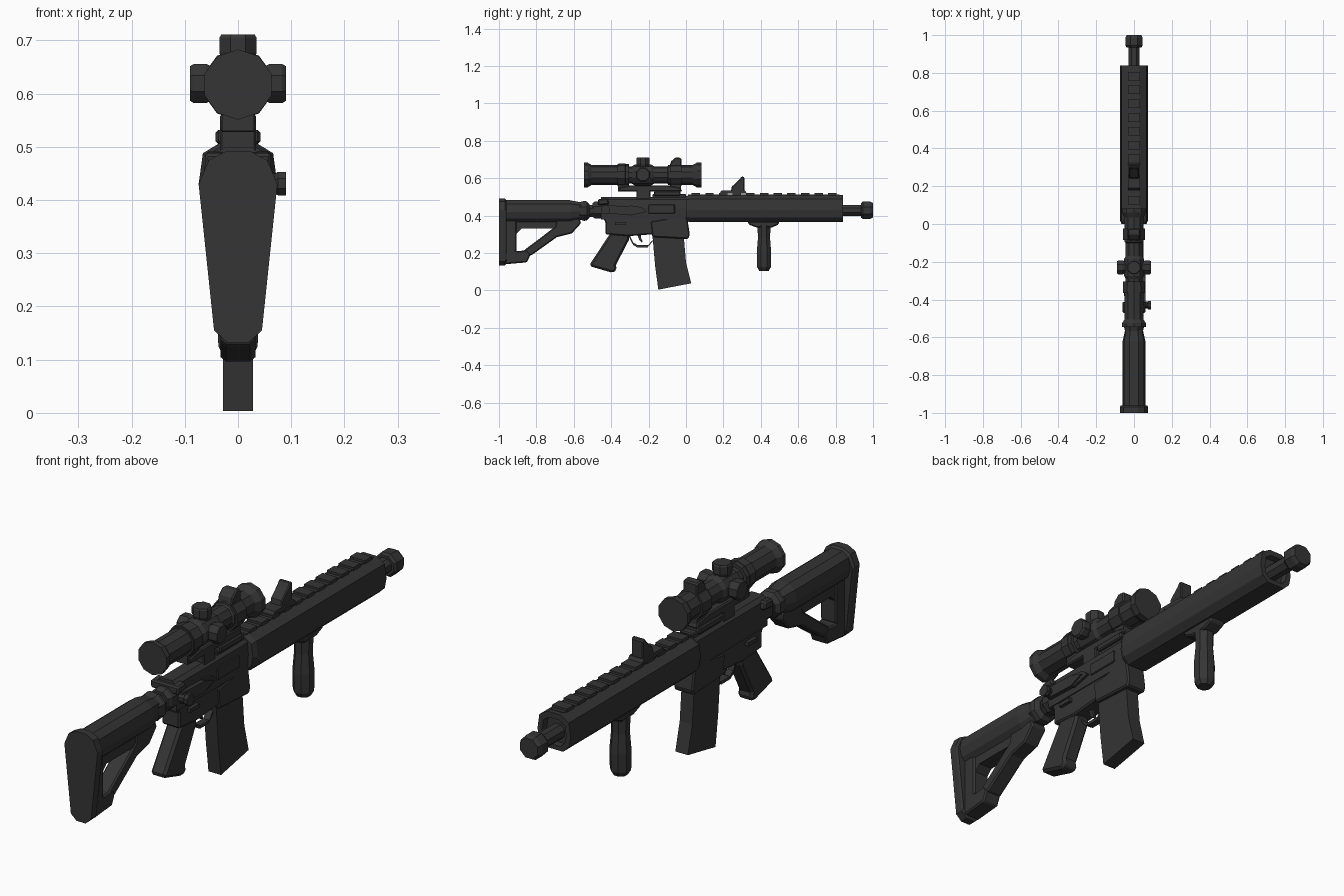
import bpy, bmesh, math
from mathutils import Vector

mat = bpy.data.materials.new("charcoal")
mat.diffuse_color = (0.035, 0.035, 0.035, 1)


def finish(name, bm, bevel=0.0):
    bmesh.ops.recalc_face_normals(bm, faces=bm.faces)
    me = bpy.data.meshes.new(name)
    bm.to_mesh(me)
    bm.free()
    me.materials.append(mat)
    ob = bpy.data.objects.new(name, me)
    bpy.context.collection.objects.link(ob)
    if bevel:
        m = ob.modifiers.new("chamfer", 'BEVEL')
        m.width, m.segments, m.limit_method = bevel, 1, 'ANGLE'
        m.angle_limit = math.radians(40)
    return ob


def loft(name, sections, bevel=0.0):
    """Skin equal-length rings of 3D points and cap both ends."""
    bm = bmesh.new()
    rings = [[bm.verts.new(p) for p in s] for s in sections]
    n = len(rings[0])
    for a, b in zip(rings, rings[1:]):
        for i in range(n):
            j = (i + 1) % n
            bm.faces.new((a[i], a[j], b[j], b[i]))
    bm.faces.new(rings[0])
    bm.faces.new(rings[-1])
    return finish(name, bm, bevel)


def plate(name, prof, w, bevel=0.0, x=0.0):
    """Side outline (y, z) extruded to half width w."""
    return loft(name, [[(x + s * w, y, z) for y, z in prof] for s in (-1, 1)], bevel)


def box(name, x, y, z, bevel=0.0):
    pts = [(y[0], z[0]), (y[1], z[0]), (y[1], z[1]), (y[0], z[1])]
    return plate(name, pts, (x[1] - x[0]) / 2, bevel, (x[0] + x[1]) / 2)


def lathe(name, steps, base, axis='Y', n=10):
    """Faceted round part; steps are (distance along axis, radius)."""
    base, secs = Vector(base), []
    for d, r in steps:
        ring = []
        for i in range(n):
            a = 2 * math.pi * (i + 0.5) / n
            u, v = r * math.cos(a), r * math.sin(a)
            ring.append(base + Vector({'X': (d, u, v), 'Y': (u, d, v), 'Z': (u, v, d)}[axis]))
        secs.append(ring)
    return loft(name, secs)


def mirrored(half, y):
    """Right half of a cross-section (x, z), mirrored, placed at y."""
    return [(x, y, z) for x, z in half] + [(-x, y, z) for x, z in reversed(half)]


def scaled(half, s, cz):
    return [(x * s, cz + (z - cz) * s) for x, z in half]


# Handguard, barrel and muzzle
hg = [(.03, .51), (.066, .488), (.074, .43), (.066, .39), (.04, .365)]
loft("handguard", [mirrored(scaled(hg, .9, .44), .0), mirrored(hg, .02),
                   mirrored(hg, .84), mirrored(scaled(hg, .72, .43), .84),
                   mirrored(scaled(hg, .68, .43), .815)])
lathe("barrel", [(.78, .032), (.95, .032)], (0, 0, .428), n=8)
lathe("muzzle_device", [(.935, .042), (.945, .05), (.985, .05), (1, .042)], (0, 0, .428), n=8)

# Top rail with raised teeth
box("handguard_rail", (-.03, .03), (.01, .82), (.5, .513))
for i in range(11):
    y = .03 + i * .073
    box("rail_tooth", (-.033, .033), (y, y + .045), (.508, .522))

# Receiver
upper = [(.026, .5), (.042, .485), (.046, .44), (.044, .38)]
loft("upper_receiver", [mirrored(upper, -.455), mirrored(upper, .005)])
box("receiver_rail", (-.03, .03), (-.18, .0), (.49, .515), .004)
plate("lower_receiver", [(-.46, .43), (-.43, .36), (-.43, .3), (-.31, .29), (-.18, .3),
                         (-.165, .285), (.005, .285), (.015, .32), (.005, .42)], .04, .006)
plate("magazine_well", [(-.19, .37), (-.18, .285), (.012, .275), (.02, .3), (.005, .4)], .044, .006)
plate("magazine", [(-.18, .3), (-.165, .13), (-.148, .004), (.028, .038), (.0, .15),
                   (-.013, .3)], .028)
box("ejection_cover", (.04, .05), (-.2, -.06), (.41, .46), .003)
plate("brass_deflector", [(-.3, .4), (-.3, .455), (-.24, .445), (-.21, .42)], .008, 0, .048)
plate("charging_handle", [(-.47, .455), (-.47, .488), (-.42, .492), (-.41, .46)], .062, .006)
lathe("forward_assist", [(.03, .02), (.07, .02), (.075, .024), (.09, .024)], (0, -.43, .431), 'X', 8)
plate("assist_housing", [(-.44, .41), (-.44, .455), (-.3, .45), (-.24, .43), (-.3, .405)], .012, 0, .05)
for s in (-1, 1):
    box("selector_lever", (s * .046 - .008, s * .046 + .008), (-.38, -.32), (.35, .365))

# Pistol grip
grip = [(-.385, .33), (-.415, .29), (-.517, .135), (-.5, .125), (-.392, .094), (-.37, .11),
        (-.375, .135), (-.305, .27), (-.3, .33)]
plate("pistol_grip", grip, .033, .01)

# Trigger guard and trigger
guard = [(-.31, .295), (-.285, .245), (-.262, .23), (-.205, .23), (-.18, .26)]
for (y0, z0), (y1, z1) in zip(guard, guard[1:]):
    plate("trigger_guard", [(y0, z0), (y1, z1), (y1 + .002, z1 + .012), (y0 + .004, z0 + .012)], .014)
plate("trigger", [(-.262, .3), (-.25, .27), (-.235, .255), (-.232, .262), (-.24, .28), (-.24, .3)], .007)

# Buffer tube and lock ring
lathe("buffer_tube", [(-.62, .034), (-.44, .034)], (0, 0, .425), n=8)
lathe("lock_ring", [(-.5, .04), (-.485, .05), (-.45, .05), (-.43, .042)], (0, 0, .43), n=8)
lathe("stock_collar", [(-.57, .05), (-.545, .058), (-.53, .055), (-.515, .038)], (0, 0, .425), n=8)

# Stock
st = [(.025, .482), (.052, .462), (.06, .42), (.05, .385), (.028, .365)]
loft("stock_body", [mirrored(st, -.98), mirrored(st, -.62),
                    mirrored(scaled(st, .78, .43), -.56)])
pad = [(.022, .492), (.055, .475), (.074, .43), (.045, .155), (.02, .132)]
loft("butt_pad", [mirrored(pad, -1), mirrored(pad, -.968), mirrored(scaled(pad, .93, .32), -.96)])
plate("stock_post", [(-.965, .145), (-.93, .145), (-.905, .22), (-.905, .38), (-.965, .38)], .036, .006)
plate("stock_toe", [(-.965, .14), (-.85, .15), (-.83, .195), (-.85, .215), (-.9, .21),
                    (-.93, .22), (-.965, .22)], .036, .006)
plate("stock_strut", [(-.885, .2), (-.83, .185), (-.69, .285), (-.61, .305), (-.56, .36),
                      (-.57, .385), (-.69, .385), (-.7, .34)], .034, .006)
plate("stock_gusset", [(-.91, .38), (-.91, .3), (-.88, .33), (-.69, .33), (-.69, .38)], .03)

# Vertical foregrip
plate("foregrip_mount", [(.33, .37), (.335, .352), (.38, .335), (.455, .335), (.495, .352),
                         (.5, .37)], .034, .006)
lathe("foregrip", [(.105, .028), (.125, .04), (.2, .042), (.28, .035), (.35, .038)],
      (0, .417, 0), 'Z', 8)

# Flip-up front sight
plate("sight_base", [(.18, .518), (.19, .535), (.315, .535), (.325, .518)], .032)
plate("sight_leaf", [(.24, .53), (.245, .555), (.285, .592), (.298, .61), (.312, .605),
                     (.312, .53)], .026, .004)

# Scope body
Z = .617
lathe("scope_body", [(-.545, .066), (-.525, .066), (-.505, .053), (-.365, .053), (-.36, .062),
                     (-.325, .062), (-.32, .046), (-.29, .046), (-.275, .055), (-.185, .055),
                     (-.17, .046), (-.1, .046), (-.095, .053), (.035, .053), (.06, .067),
                     (.083, .067)], (0, 0, Z))
lathe("elevation_turret", [(.04, .03), (.06, .038), (.088, .038), (.094, .034)], (0, -.23, Z), 'Z', 8)
for s in (-1, 1):
    lathe("side_turret", [(s * .04, .03), (s * .06, .04), (s * .083, .04), (s * .09, .035)],
          (0, -.23, Z + .002), 'X', 8)

# Scope mount with rings
plate("mount_base", [(-.355, .528), (-.36, .55), (-.3, .562), (-.1, .562), (-.03, .55),
                     (-.02, .528)], .034, .005)
box("mount_pedestal", (-.034, .034), (-.265, -.19), (.485, .54), .004)
box("mount_clamp", (-.042, .042), (-.17, -.03), (.505, .532), .005)
for y in (-.335, -.055):
    lathe("mount_ring", [(y - .03, .06), (y + .03, .06)], (0, 0, Z))
    box("ring_foot", (-.03, .03), (y - .028, y + .028), (.53, .6))
plate("ring_cap", [(-.088, .66), (-.08, .69), (-.055, .712), (-.025, .708), (-.025, .66)], .032, .005)
